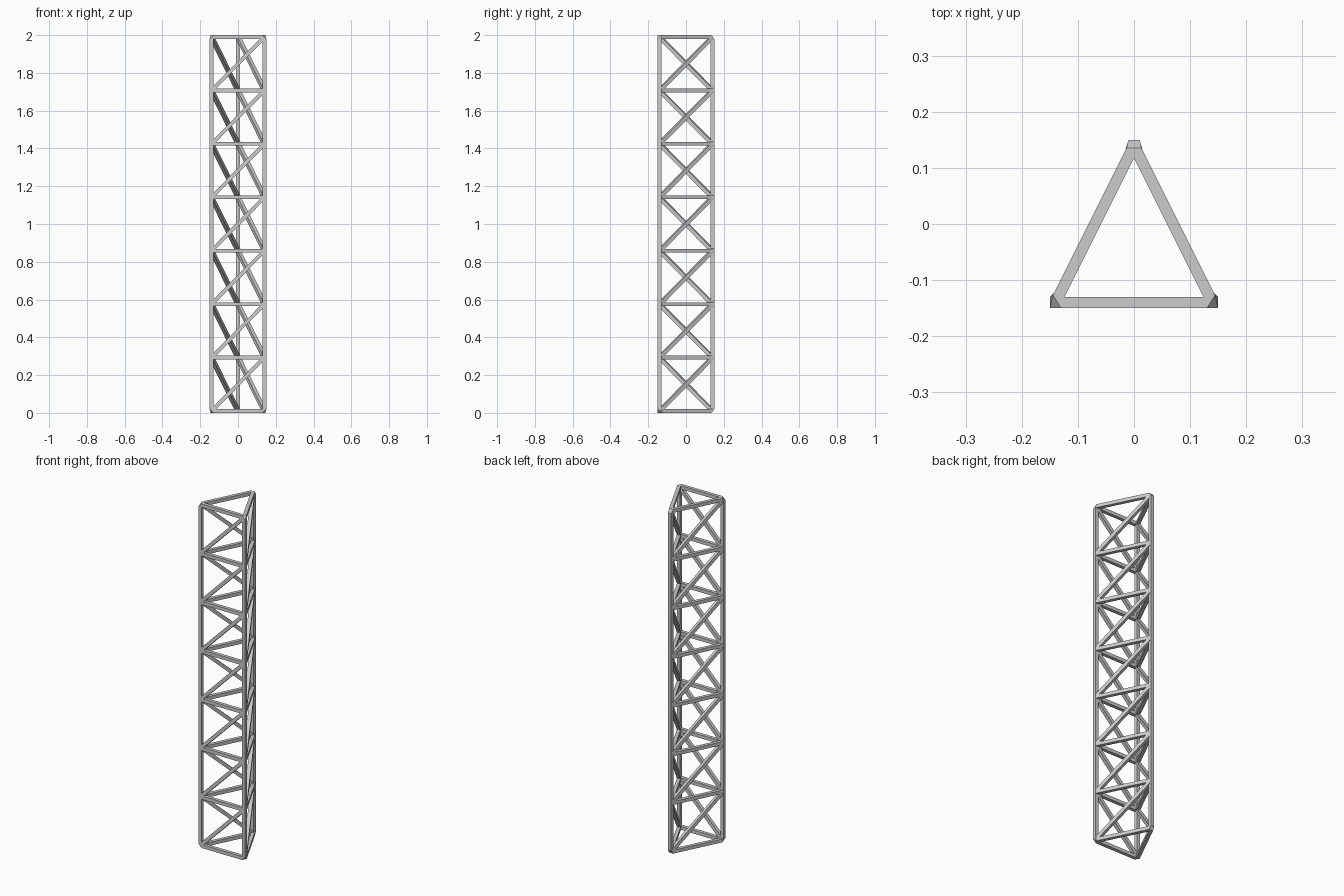
import bpy, bmesh
from mathutils import Vector

if "Cube" in bpy.data.objects:
    bpy.data.objects.remove(bpy.data.objects["Cube"])

R = 0.01            # half thickness of every square bar
BAYS = 7
CORNERS = [(-0.14, -0.14), (0.14, -0.14), (0.0, 0.14)]
Z0, Z1 = R, 2 - R
ends = {}           # node -> bar-end corners meeting there


def node(c, level):
    x, y = CORNERS[c % 3]
    return (x, y, Z0 + (Z1 - Z0) * level / BAYS)


def section(p, d):
    """Square cross-section around point p, perpendicular to d."""
    side = Vector((0, 0, 1)).cross(d)
    side = side.normalized() if side.length > 1e-4 else Vector((1, 0, 0))
    up = d.cross(side).normalized()
    return [p + side * R * a + up * R * b
            for a, b in ((-1, -1), (1, -1), (1, 1), (-1, 1))]


def add_bar(bm, a, b):
    pa, pb = Vector(a), Vector(b)
    d = (pb - pa).normalized()
    sa, sb = section(pa + d * R, d), section(pb - d * R, d)
    ends.setdefault(a, []).extend(sa)
    ends.setdefault(b, []).extend(sb)
    va = [bm.verts.new(v) for v in sa]
    vb = [bm.verts.new(v) for v in sb]
    for i in range(4):
        j = (i + 1) % 4
        bm.faces.new((va[i], va[j], vb[j], vb[i]))


def finish(bm, name):
    bmesh.ops.recalc_face_normals(bm, faces=bm.faces)
    me = bpy.data.meshes.new(name)
    bm.to_mesh(me)
    bm.free()
    bpy.context.collection.objects.link(bpy.data.objects.new(name, me))


# Upright legs, horizontal rings and one diagonal per bay on each side
legs, rings, diagonals = bmesh.new(), bmesh.new(), bmesh.new()
for c in range(3):
    for k in range(BAYS + 1):
        add_bar(rings, node(c, k), node(c + 1, k))
        if k < BAYS:
            add_bar(legs, node(c, k), node(c, k + 1))
            add_bar(diagonals, node(c, k), node(c + 1, k + 1))
finish(legs, "upright_legs")
finish(rings, "horizontal_rings")
finish(diagonals, "diagonal_braces")

# Faceted joints: a hull around the bar ends at every node
joints = bmesh.new()
for pts in ends.values():
    hull = bmesh.new()
    for p in pts:
        hull.verts.new(p)
    bmesh.ops.remove_doubles(hull, verts=hull.verts, dist=1e-5)
    res = bmesh.ops.convex_hull(hull, input=hull.verts)
    junk = {g for g in res["geom_interior"] + res["geom_unused"]
            if isinstance(g, bmesh.types.BMVert)}
    bmesh.ops.delete(hull, geom=list(junk), context='VERTS')
    me = bpy.data.meshes.new("joint_part")
    hull.to_mesh(me)
    hull.free()
    joints.from_mesh(me)
    bpy.data.meshes.remove(me)
finish(joints, "joints")
